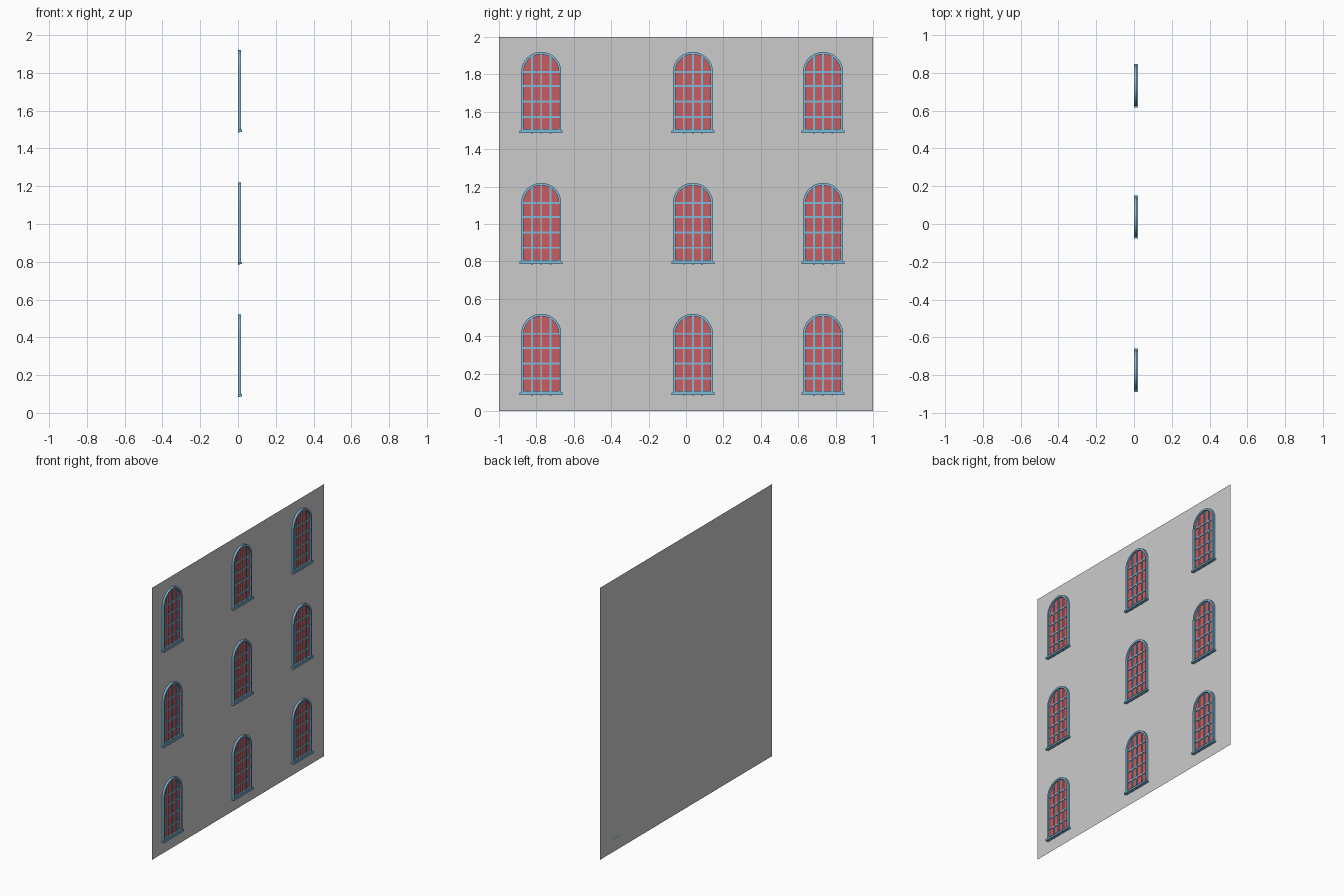
import bpy, bmesh, math

if "Cube" in bpy.data.objects:
    bpy.data.objects.remove(bpy.data.objects["Cube"])

HALF_W, BAND = 0.107, 0.013        # outer half width and frame thickness
BASE, SPRING = 0.095, 0.413        # window bottom and arch spring line
SEGS = 24


def material(name, rgb):
    m = bpy.data.materials.new(name)
    m.diffuse_color = (*rgb, 1)
    m.use_nodes = True
    m.node_tree.nodes["Principled BSDF"].inputs["Base Color"].default_value = m.diffuse_color
    return m


blue = material("blue_paint", (0.22, 0.49, 0.68))
red = material("red_pane", (0.58, 0.11, 0.12))


def arch(r, bottom):
    """Arched outline in (y, z), from bottom right over the top to bottom left."""
    pts = [(r, bottom)]
    for i in range(SEGS + 1):
        a = math.pi * i / SEGS
        pts.append((r * math.cos(a), SPRING + r * math.sin(a)))
    return pts + [(-r, bottom)]


def finish(bm, name, mat=None):
    bmesh.ops.recalc_face_normals(bm, faces=bm.faces)
    mesh = bpy.data.meshes.new(name)
    bm.to_mesh(mesh)
    bm.free()
    if mat:
        mesh.materials.append(mat)
    return mesh


def box(bm, x0, x1, y0, y1, z0, z1):
    vs = bmesh.ops.create_cube(bm, size=1)["verts"]
    bmesh.ops.scale(bm, vec=(x1 - x0, y1 - y0, z1 - z0), verts=vs)
    bmesh.ops.translate(bm, vec=((x0 + x1) / 2, (y0 + y1) / 2, (z0 + z1) / 2), verts=vs)


def place(name, mesh, loc=(0, 0, 0)):
    ob = bpy.data.objects.new(name, mesh)
    ob.location = loc
    bpy.context.collection.objects.link(ob)


# Wall: a single sheet facing +x
bm = bmesh.new()
bm.faces.new([bm.verts.new((0, y, z)) for y, z in ((-1, 0), (1, 0), (1, 2), (-1, 2))])
wall = bpy.data.meshes.new("wall")
bm.to_mesh(wall)
bm.free()
place("wall", wall)

# Arched frame: rectangular section swept along the outline, with a bottom rail
bm = bmesh.new()
rings = []
for x, r, z in ((0, HALF_W, BASE), (0.015, HALF_W, BASE),
                (0.015, HALF_W - BAND, BASE + BAND), (0, HALF_W - BAND, BASE + BAND)):
    rings.append([bm.verts.new((x, *p)) for p in arch(r, z)])
n = len(rings[0])
for k in range(3):
    a, b = rings[k], rings[k + 1]
    for i in range(n):
        j = (i + 1) % n
        bm.faces.new((a[i], a[j], b[j], b[i]))
frame = finish(bm, "window_frame", blue)
for p in frame.polygons:
    p.use_smooth = True
frame.set_sharp_from_angle(angle=math.radians(30))

# Red pane just in front of the wall
bm = bmesh.new()
bm.faces.new([bm.verts.new((0.003, *p)) for p in arch(HALF_W - BAND / 2, BASE + BAND / 2)])
pane = bpy.data.meshes.new("window_pane")
bm.to_mesh(pane)
bm.free()
pane.materials.append(red)

# Glazing bars: three uprights reaching the arch, four crossbars
bm = bmesh.new()
inner = HALF_W - BAND / 2
for y in (-0.049, 0, 0.049):
    box(bm, 0.001, 0.009, y - 0.005, y + 0.005, 0.084,
        SPRING + math.sqrt(inner ** 2 - y ** 2))
for z in (0.173, 0.255, 0.337, 0.413):
    box(bm, 0.001, 0.008, -inner, inner, z - 0.005, z + 0.005)
bars = finish(bm, "glazing_bars", blue)

# Projecting sill
bm = bmesh.new()
box(bm, 0, 0.022, -0.115, 0.115, 0.087, 0.099)
sill = finish(bm, "window_sill", blue)

# Three by three grid of windows
for row in range(3):
    for col, y in enumerate((-0.774, 0.037, 0.733)):
        for mesh in (frame, pane, bars, sill):
            place(f"{mesh.name}_{row + 1}_{col + 1}", mesh, (0, y, 0.7 * row))
